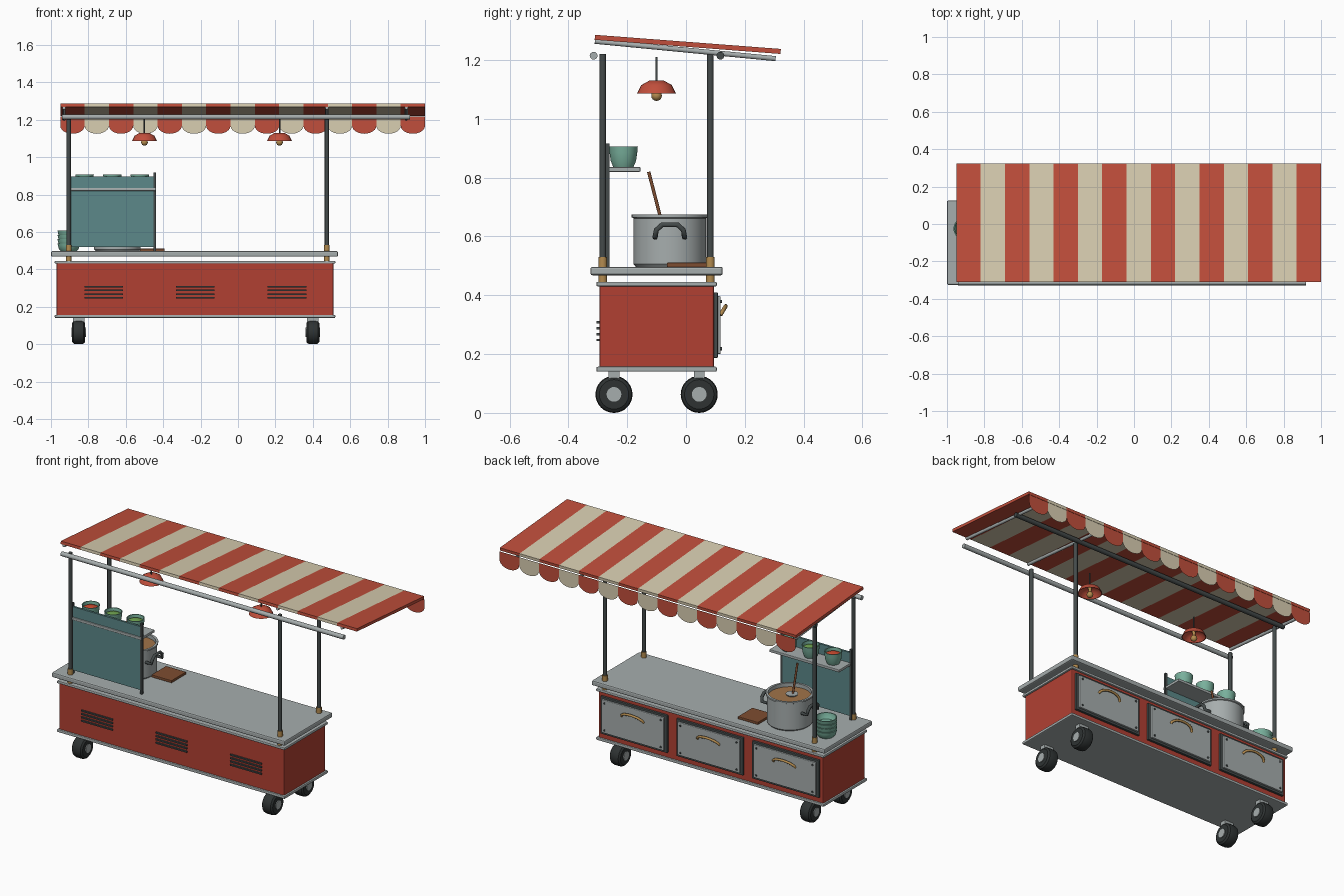
import bpy, bmesh
from math import pi, sin, cos, atan2, radians
from mathutils import Vector

if "Cube" in bpy.data.objects:
    bpy.data.objects.remove(bpy.data.objects["Cube"])


def mat(name, r, g, b):
    m = bpy.data.materials.new(name)
    m.diffuse_color = [(c / 255) ** 2.2 for c in (r, g, b)] + [1]
    m.use_nodes = True
    m.node_tree.nodes["Principled BSDF"].inputs["Base Color"].default_value = m.diffuse_color
    return m


RED = mat("red_paint", 176, 66, 54)
STRIPE = mat("red_cloth", 192, 80, 62)
CREAM = mat("cream_cloth", 216, 205, 176)
DARK = mat("dark_metal", 70, 76, 76)
RUBBER = mat("rubber", 50, 54, 54)
STEEL = mat("steel", 165, 172, 172)
BRASS = mat("brass", 178, 138, 80)
TEAL = mat("teal_paint", 92, 135, 136)
BOWL = mat("glazed_green", 120, 175, 155)
WOOD = mat("wood", 125, 78, 52)
SOUP = mat("soup", 160, 115, 75)
CHILI = mat("chili", 200, 75, 50)
HERB = mat("herbs", 110, 160, 80)


def finish(name, bm, m, smooth=False):
    me = bpy.data.meshes.new(name)
    bmesh.ops.recalc_face_normals(bm, faces=bm.faces)
    bm.to_mesh(me)
    bm.free()
    me.materials.append(m)
    ob = bpy.data.objects.new(name, me)
    bpy.context.collection.objects.link(ob)
    if smooth:
        bpy.ops.object.select_all(action='DESELECT')
        ob.select_set(True)
        bpy.context.view_layer.objects.active = ob
        bpy.ops.object.shade_smooth_by_angle(angle=radians(35))
    return ob


def box(name, x, y, z, m, bevel=0.0):
    """Box from (min, max) pairs."""
    bm = bmesh.new()
    bmesh.ops.create_cube(bm, size=1)
    for v in bm.verts:
        v.co = [(a + b) / 2 + c * (b - a) for (a, b), c in zip((x, y, z), v.co)]
    if bevel:
        bmesh.ops.bevel(bm, geom=bm.edges[:], offset=bevel, segments=2, profile=0.5, affect='EDGES')
    return finish(name, bm, m)


def lathe(name, profile, loc, m, segs=32, axis='Z'):
    """Spin (radius, height) points round an axis."""
    bm = bmesh.new()
    rings = []
    for r, h in profile:
        n = 1 if r == 0 else segs
        ring = []
        for i in range(n):
            a = 2 * pi * i / segs
            p = Vector((r * cos(a), r * sin(a), h))
            if axis == 'X':
                p = Vector((p.z, p.x, p.y))
            ring.append(bm.verts.new(p + Vector(loc)))
        rings.append(ring)
    for a, b in zip(rings, rings[1:]):
        for i in range(segs):
            j = (i + 1) % segs
            q = [a[i % len(a)], a[j % len(a)], b[j % len(b)], b[i % len(b)]]
            bm.faces.new(list(dict.fromkeys(q)))
    return finish(name, bm, m, True)


def tube(name, pts, r, m):
    """Round bar along points."""
    cu = bpy.data.curves.new(name, 'CURVE')
    cu.dimensions = '3D'
    cu.bevel_depth = r
    cu.bevel_resolution = 3
    cu.use_fill_caps = True
    s = cu.splines.new('POLY')
    s.points.add(len(pts) - 1)
    for p, c in zip(s.points, pts):
        p.co = (*c, 1)
    cu.materials.append(m)
    ob = bpy.data.objects.new(name, cu)
    bpy.context.collection.objects.link(ob)
    return ob


# cabinet, trims and counter
box("cabinet", (-0.97, 0.51), (-0.295, 0.095), (0.15, 0.445), RED, 0.006)
box("bottom_trim", (-0.98, 0.52), (-0.305, 0.105), (0.14, 0.157), STEEL, 0.005)
box("top_trim", (-0.98, 0.52), (-0.305, 0.105), (0.43, 0.446), STEEL, 0.005)
box("counter", (-1.0, 0.535), (-0.325, 0.125), (0.468, 0.497), STEEL, 0.007)

# wheels, posts and sockets
for x in (-0.852, 0.4):
    for y in (-0.245, 0.045):
        lathe("wheel", [(0, -0.035), (0.05, -0.035), (0.06, -0.027), (0.063, -0.015), (0.063, 0.015),
                        (0.06, 0.027), (0.05, 0.035), (0, 0.035)], (x, y, 0.063), RUBBER, axis='X')
        lathe("wheel_hub", [(0, -0.039), (0.025, -0.039), (0.025, 0.039), (0, 0.039)],
              (x, y, 0.063), STEEL, axis='X')
        box("wheel_mount", (x - 0.03, x + 0.03), (y - 0.018, y + 0.018), (0.115, 0.142), STEEL)
for x in (-0.905, 0.475):
    for y in (-0.283, 0.083):
        tube("post", [(x, y, 0.446), (x, y, 1.22)], 0.0115, DARK)
        tube("post_socket", [(x, y, 0.446), (x, y, 0.53)], 0.015, BRASS)

# front vents and rear drawers
for i in range(3):
    x = -0.718 + 0.49 * i
    for k in range(4):
        z = 0.248 + 0.02 * k
        box("vent_slat", (x - 0.103, x + 0.103), (-0.304, -0.294), (z - 0.004, z + 0.004), DARK)
    x = -0.73 + 0.5 * i
    box("drawer_frame", (x - 0.22, x + 0.22), (0.09, 0.108), (0.187, 0.41), DARK, 0.003)
    box("drawer_front", (x - 0.205, x + 0.205), (0.1, 0.118), (0.2, 0.397), STEEL, 0.004)
    arc = [(x - 0.072 * cos(pi * t / 10), 0.117 + 0.018 * sin(pi * t / 10),
            0.333 + 0.03 * sin(pi * t / 10)) for t in range(11)]
    tube("drawer_handle", arc, 0.007, BRASS)
    for sx in (-0.185, 0.185):
        for z in (0.218, 0.379):
            tube("drawer_rivet", [(x + sx, 0.115, z), (x + sx, 0.122, z)], 0.006, DARK)

# awning stripes with hanging scallops
tilt = atan2(-0.048, 0.632)
for i in range(15):
    m = CREAM if i % 2 else STRIPE
    x0 = -0.95 + 0.13 * i
    s = box("awning_stripe", (x0, x0 + 0.13), (-0.317, 0.317), (-0.0085, 0.0085), m)
    s.location = (0, 0.006, 1.2535)
    s.rotation_euler.x = tilt
    bm = bmesh.new()
    pts = [(x0, 1.217), (x0 + 0.13, 1.217)]
    pts += [(x0 + 0.065 + 0.065 * cos(pi * t / 12), 1.168 - 0.043 * sin(pi * t / 12)) for t in range(13)]
    bm.faces.new([bm.verts.new((x, 0.325, z)) for x, z in pts])
    finish("valance_scallop", bm, m)

# awning rails and arms
for y in (-0.314, 0.117):
    tube("awning_rail", [(-0.94, y, 1.215), (0.92, y, 1.215)], 0.0135, DARK if y > 0 else STEEL)
for x in (-0.93, 0.475, 0.9):
    tube("awning_arm", [(x, -0.31, 1.264), (x, 0.305, 1.205)], 0.009, STEEL)

# hanging lamps
for x in (-0.5, 0.222):
    p = (x, -0.1, 0)
    tube("lamp_cord", [(x, -0.1, 1.125), (x, -0.1, 1.21)], 0.004, DARK)
    lathe("lamp_shade", [(0, 1.13), (0.025, 1.13), (0.052, 1.115), (0.066, 1.087), (0.062, 1.087),
                         (0.048, 1.11), (0.023, 1.125), (0, 1.125)], p, STRIPE, 24)
    lathe("lamp_bulb", [(0, 1.061)] + [(0.018 * sin(pi * t / 8), 1.079 - 0.018 * cos(pi * t / 8))
                                       for t in range(1, 8)] + [(0.01, 1.12), (0, 1.12)], p, BRASS, 16)

# screen with shelf
box("screen_panel", (-0.9, -0.445), (-0.275, -0.263), (0.52, 0.897), TEAL)
for x in (-0.9, -0.445):
    box("screen_upright", (x - 0.006, x + 0.006), (-0.277, -0.261), (0.495, 0.917), DARK)
box("shelf", (-0.9, -0.44), (-0.282, -0.155), (0.82, 0.836), STEEL, 0.003)


def bowl(name, loc, r, h):
    lathe(name, [(0, 0), (r * 0.7, 0), (r * 0.88, h * 0.3), (r * 0.96, h * 0.7), (r, h), (r * 0.9, h),
                 (r * 0.84, h * 0.6), (r * 0.7, h * 0.25), (0, h * 0.2)], loc, BOWL)


# ingredient bowls and stacked bowls
for x, m in ((-0.82, CHILI), (-0.672, HERB), (-0.525, HERB)):
    bowl("ingredient_bowl", (x, -0.213, 0.836), 0.049, 0.07)
    lathe("ingredient", [(0.042, 0.888), (0.025, 0.897), (0, 0.9)], (x, -0.213, 0), m)
for k in range(4):
    bowl("stacked_bowl", (-0.905, -0.025, 0.497 + 0.023 * k), 0.06, 0.042)

# stock pot, soup and ladle
px, py = -0.645, -0.055
lathe("pot", [(0, 0.496), (0.115, 0.496), (0.124, 0.506), (0.124, 0.662), (0.13, 0.665), (0.13, 0.674),
              (0.117, 0.674), (0.117, 0.51), (0, 0.51)], (px, py, 0), STEEL, 48)
lathe("soup_surface", [(0.118, 0.652), (0, 0.652)], (px, py, 0), SOUP, 48)
for s in (-1, 1):
    pts = [(px + s * 0.113, py - 0.05, 0.598), (px + s * 0.148, py - 0.05, 0.598),
           (px + s * 0.152, py - 0.046, 0.622), (px + s * 0.152, py - 0.026, 0.64),
           (px + s * 0.152, py + 0.026, 0.64), (px + s * 0.152, py + 0.046, 0.622),
           (px + s * 0.148, py + 0.05, 0.598), (px + s * 0.113, py + 0.05, 0.598)]
    tube("pot_handle", pts, 0.009, DARK)
tube("ladle_handle", [(px, -0.127, 0.82), (px, -0.083, 0.65)], 0.006, WOOD)
lathe("ladle_bowl", [(0, 0.635), (0.025, 0.64), (0.034, 0.659), (0.028, 0.659), (0, 0.655)],
      (px, -0.075, 0), STEEL, 24)

# cutting board
box("cutting_board", (-0.525, -0.392), (-0.065, 0.073), (0.496, 0.511), WOOD, 0.003)
